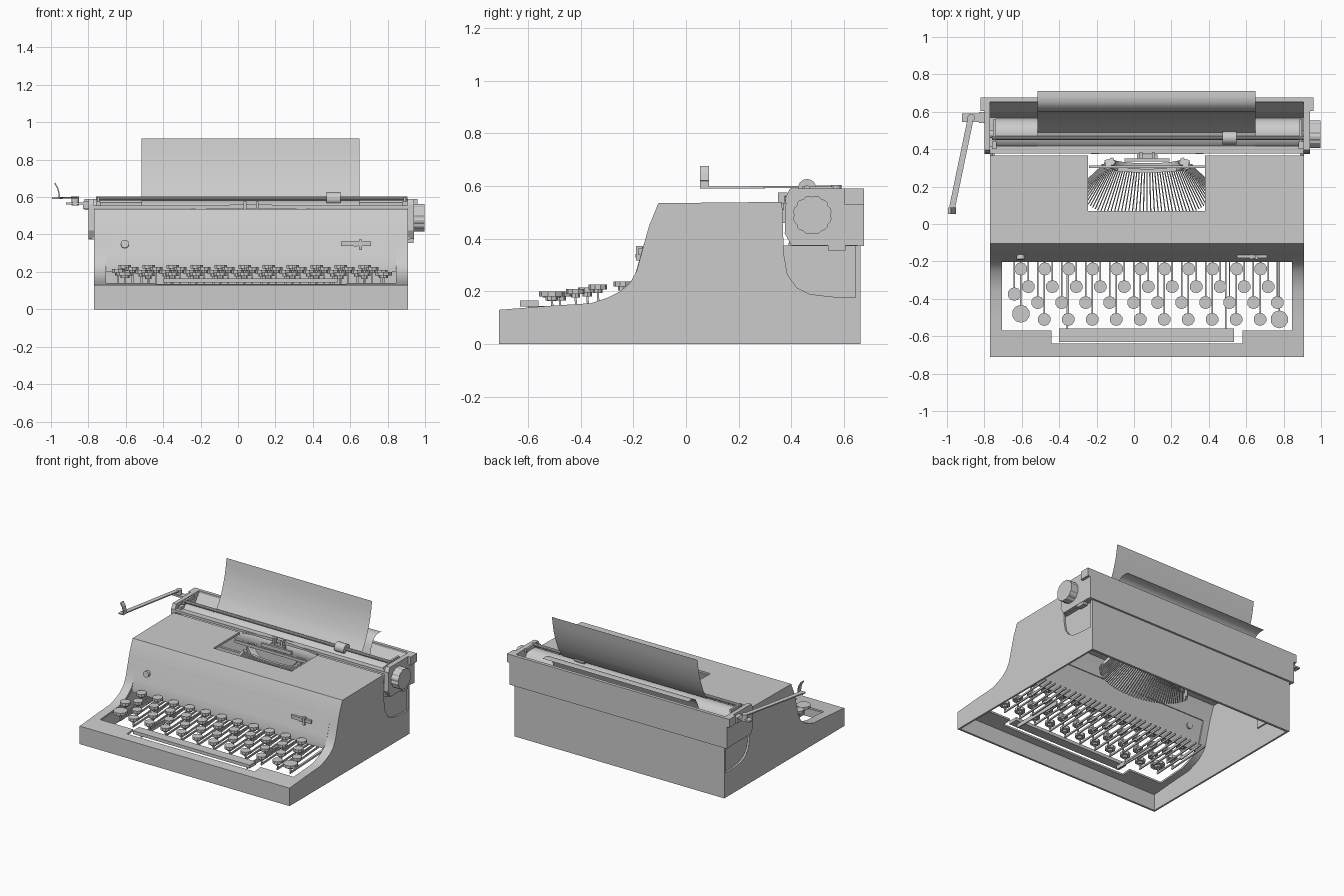
import bpy, bmesh, math
from mathutils import Vector, Matrix

if "Cube" in bpy.data.objects:
    bpy.data.objects.remove(bpy.data.objects["Cube"])

def finish(name, bm, smooth=False):
    bmesh.ops.recalc_face_normals(bm, faces=bm.faces[:])
    me = bpy.data.meshes.new(name)
    bm.to_mesh(me)
    bm.free()
    ob = bpy.data.objects.new(name, me)
    bpy.context.collection.objects.link(ob)
    if smooth:
        smooth_edges(ob)
    return ob

def smooth_edges(ob):
    bpy.ops.object.select_all(action='DESELECT')
    ob.select_set(True)
    bpy.context.view_layer.objects.active = ob
    bpy.ops.object.shade_smooth_by_angle(angle=math.radians(32))

def extrude(name, pts, x0, x1, closed=True, smooth=False):
    """Extrude a (y, z) profile along x."""
    bm = bmesh.new()
    a = [bm.verts.new((x0, y, z)) for y, z in pts]
    b = [bm.verts.new((x1, y, z)) for y, z in pts]
    n = len(pts)
    for i in range(n if closed else n - 1):
        j = (i + 1) % n
        bm.faces.new((a[i], a[j], b[j], b[i]))
    if closed:
        bm.faces.new(a)
        bm.faces.new(b)
    return finish(name, bm, smooth)

def box(name, x0, x1, y0, y1, z0, z1):
    return extrude(name, [(y0, z0), (y1, z0), (y1, z1), (y0, z1)], x0, x1)

def rod(bm, p, q, r, seg=12):
    p, q = Vector(p), Vector(q)
    d = q - p
    m = Matrix.Translation((p + q) / 2) @ d.to_track_quat('Z', 'Y').to_matrix().to_4x4()
    bmesh.ops.create_cone(bm, cap_ends=True, segments=seg, radius1=r, radius2=r, depth=d.length, matrix=m)

def beam(bm, p, q, w, h):
    """Rectangular bar from p to q, w wide and h thick."""
    p, q = Vector(p), Vector(q)
    d = q - p
    s = d.cross(Vector((0, 0, 1))).normalized()
    u = s.cross(d).normalized()
    m = Matrix((s * w, d, u * h)).transposed().to_4x4()
    m.translation = (p + q) / 2
    bmesh.ops.create_cube(bm, size=1, matrix=m)

def cylinder(name, p, q, r, seg=24, smooth=True):
    bm = bmesh.new()
    rod(bm, p, q, r, seg)
    return finish(name, bm, smooth)

def cut(ob, cutter):
    m = ob.modifiers.new("cut", 'BOOLEAN')
    m.operation, m.solver, m.object = 'DIFFERENCE', 'EXACT', cutter
    bpy.context.view_layer.objects.active = ob
    bpy.ops.object.modifier_apply(modifier=m.name)
    bpy.data.objects.remove(cutter)

# body shell: outer profile, hollowed, open underneath
front = [(-.71, .13), (-.52, .145), (-.36, .155), (-.30, .175), (-.25, .2),
         (-.21, .235), (-.187, .28), (-.165, .36), (-.14, .45), (-.105, .535)]
scoop = [(.365, .54), (.368, .44), (.372, .34), (.385, .265), (.42, .215), (.47, .19), (.55, .18), (.662, .175)]
body = extrude("body_shell", [(-.71, 0)] + front + scoop + [(.662, 0)], -.77, .91)
inner = [(-.695, -.1)] + [(y + .014, z - .012) for y, z in front] + [(.645, .523), (.645, -.1)]
cut(body, extrude("cutter", inner, -.757, .897))
cut(body, box("cutter", -.705, .845, -.57, -.115, .05, .41))
cut(body, box("cutter", -.44, .58, -.64, -.55, .05, .3))
cut(body, box("cutter", -.245, .38, .07, .45, .4, .7))
smooth_edges(body)

# rear housing, its sides set back inside the side cutouts
box("rear_wall", -.77, .91, .643, .662, .01, .375)
for x in (-.757, .887):
    box("rear_side_wall", x, x + .01, .362, .655, .15, .375)

# front panel with button and small lever
panel = [(-.15, .41), (-.166, .36), (-.187, .285), (-.203, .235), (-.203, .2),
         (-.193, .2), (-.193, .235), (-.177, .285), (-.156, .36), (-.14, .41)]
extrude("front_panel", panel, -.705, .845, smooth=True)
cylinder("panel_button", (-.605, -.15, .345), (-.605, -.19, .35), .022, 16)
box("panel_lever_plate", .55, .71, -.182, -.16, .338, .362)
cylinder("panel_lever_pivot", (.63, -.16, .35), (.63, -.187, .35), .016, 12)
box("panel_lever_stub", .648, .664, -.19, -.165, .318, .372)

# keys with stems and long levers
caps, stems, levers = bmesh.new(), bmesh.new(), bmesh.new()
keys = []
for x0, y, z in ((-.605, -.24, .238), (-.565, -.335, .227), (-.515, -.42, .21), (-.48, -.51, .197)):
    n = 10 if y < -.5 else 11
    keys += [(x0 + .1282 * i, y, z, .035) for i in range(n)]
keys += [(-.64, -.375, .215, .036), (-.605, -.48, .2, .048), (.777, -.51, .2, .048)]
for x, y, z, r in keys:
    rod(caps, (x, y, z - .02), (x, y, z), r, 10)
    rod(stems, (x, y, z - .034), (x, y, z - .02), r * .5, 8)
    beam(stems, (x, y, z - .03), (x, y + .004, .13), .01, .008)
    beam(levers, (x, y - .005, .13), (x, -.04, .15), .008, .012)
finish("key_caps", caps)
finish("key_stems", stems)
finish("key_levers", levers)
box("space_bar", -.40, .535, -.63, -.56, .142, .165)
for x in (-.36, .487):
    box("space_bar_arm", x, x + .008, -.6, -.2, .115, .145)

# type basket: fan of type bars hung from a curved segment
bars, seg = bmesh.new(), bmesh.new()
cx, N = .07, 54
prev = None
for i in range(N + 1):
    a = math.pi * (1 + i / N)
    c, s = math.cos(a), math.sin(a)
    top = Vector((cx + .235 * c, .315 + .03 * s, .45 + .02 * s))
    low = Vector((cx + .36 * c, .20 + .18 * s, .27 + .02 * s))
    beam(bars, top, low, .006, .016)
    ring = Vector((cx + .20 * c, .33 + .03 * s, .50 + .12 * s))
    if prev:
        beam(seg, prev, ring, .05, .035)
        beam(seg, prev_top, top, .02, .02)
    prev, prev_top = ring, top
finish("type_bars", bars)
finish("type_segment", seg)

# type guide and card holder in front of the platen
box("ribbon_plate", cx - .31, cx + .31, .30, .312, .49, .51)
box("type_rest", cx - .12, cx + .12, .335, .35, .5, .525)
for x in (cx - .04, cx + .025):
    box("type_guide_prong", x, x + .015, .35, .385, .46, .575)
box("type_guide_base", cx - .055, cx + .055, .35, .372, .51, .535)
holder = bmesh.new()
for i in range(12):
    p, q = [Vector((cx - .3 + .05 * k, .39, .538 + .018 * math.sin(math.pi * k / 12))) for k in (i, i + 1)]
    beam(holder, p, q, .03, .012)
finish("card_holder", holder)

# carriage frame
side = [(.375, .42), (.40, .375), (.668, .375), (.668, .59), (.395, .59), (.38, .56)]
extrude("carriage_end_left", side, -.80, -.77)
extrude("carriage_end_right", side, .905, .94)
box("carriage_back", -.80, .94, .652, .676, .372, .59)
box("carriage_floor", -.78, .92, .39, .66, .372, .384)
box("carriage_front_rail", -.80, .94, .378, .418, .538, .556)
box("carriage_front_wall", -.77, .905, .392, .4, .376, .47)
extrude("paper_tray", [(.655, .58), (.60, .5), (.57, .40), (.585, .395), (.615, .49), (.66, .57)], -.77, .905)
for x in (-.82, .93):
    box("carriage_tab", x, x + .03, .603, .676, .53, .59)
box("carriage_foot", .905, .938, .54, .605, .355, .376)

# platen, knob and paper bail
cylinder("platen", (-.74, .48, .49), (.9, .48, .49), .084, 32)
cylinder("platen_axle", (-.79, .48, .49), (.95, .48, .49), .02, 12)
knob = [(.48 + r * math.cos(k * math.pi / 18), .49 + r * math.sin(k * math.pi / 18))
        for k in range(36) for r in [.069 if k % 3 == 0 else .074]]
extrude("platen_knob", knob, .94, .997)
cylinder("bail_rod", (-.76, .46, .592), (.905, .46, .592), .011, 10)
cylinder("bail_roller", (.472, .46, .592), (.548, .46, .592), .035, 14)
for x in (-.755, .885):
    box("bail_arm", x, x + .014, .44, .56, .575, .598)
    box("margin_bracket", x - .005, x + .02, .40, .44, .545, .575)

# paper wrapped around the platen
wrap = [(.48 + .09 * math.cos(t), .49 + .09 * math.sin(t))
        for t in [-math.radians(15 * k) for k in range(0, 18)]]
paper = [(.71, .65), (.68, .653), (.65, .648), (.625, .633), (.6, .59)] + wrap + \
        [(.49, .588), (.52, .633), (.54, .67), (.565, .735), (.585, .8), (.596, .855), (.605, .912)]
extrude("paper", paper, -.515, .65, closed=False, smooth=True)

# carriage return lever with upturned finger tip
lev = bmesh.new()
beam(lev, (-.87, .58, .598), (-.977, .065, .594), .032, .008)
tip = [(-.955, .07, .594), (-.957, .07, .62), (-.963, .07, .645), (-.98, .07, .675)]
beam(lev, (-.995, .07, .594), (-.955, .07, .594), .035, .008)
for p, q in zip(tip, tip[1:]):
    beam(lev, p, q, .034, .007)
finish("return_lever", lev)
box("lever_bracket", -.92, -.79, .545, .59, .56, .572)
box("lever_mount", -.83, -.79, .54, .60, .535, .575)
cylinder("lever_pivot", (-.87, .57, .555), (-.87, .57, .604), .02, 12)
